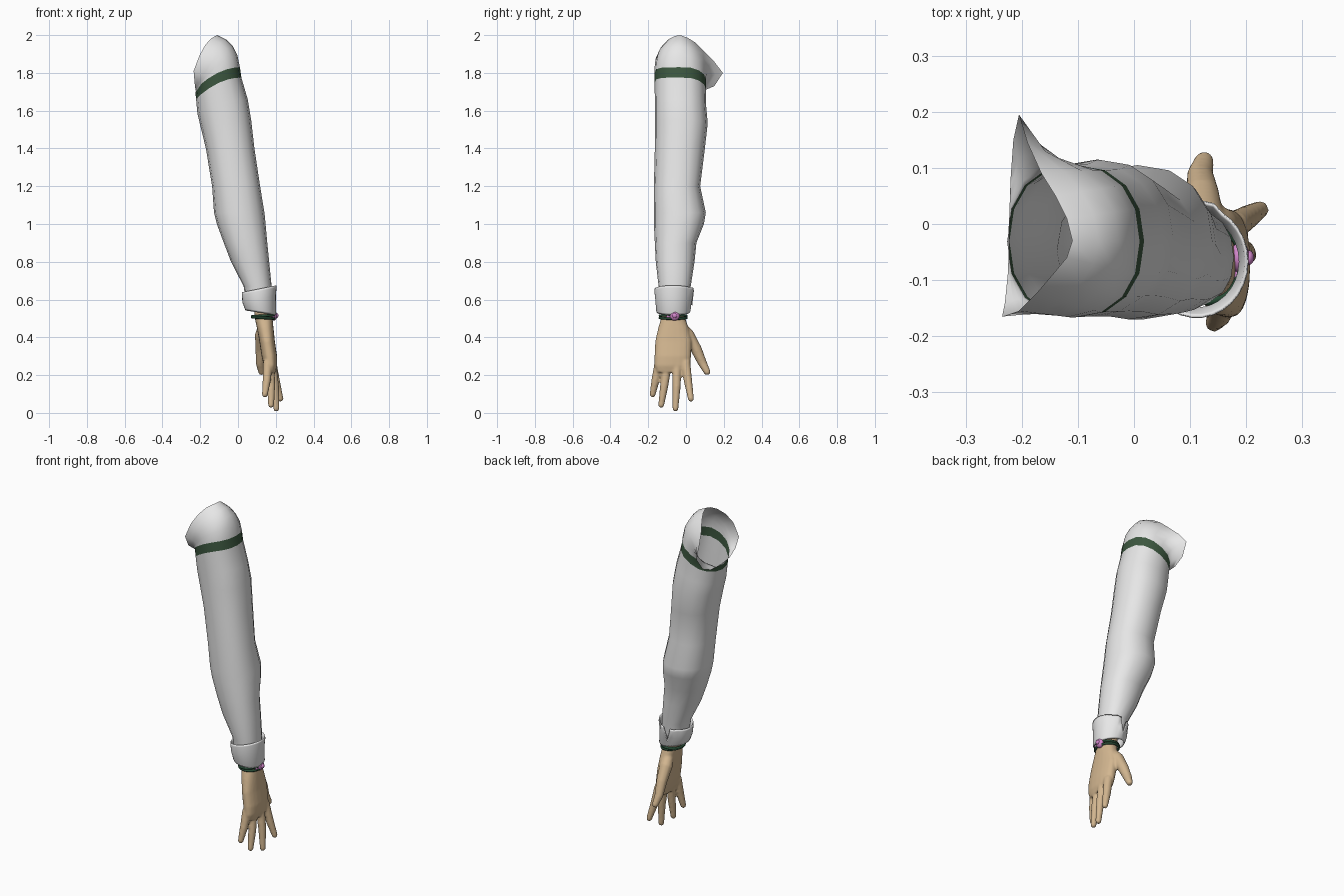
import bpy, bmesh, math
from mathutils import Vector

if "Cube" in bpy.data.objects:
    bpy.data.objects.remove(bpy.data.objects["Cube"])


def material(name, rgb):
    m = bpy.data.materials.new(name)
    m.diffuse_color = (*rgb, 1)
    m.use_nodes = True
    m.node_tree.nodes["Principled BSDF"].inputs["Base Color"].default_value = m.diffuse_color
    return m


WHITE = material("white cloth", (0.80, 0.80, 0.80))
GREEN = material("dark green trim", (0.045, 0.095, 0.05))
SKIN = material("skin", (0.65, 0.47, 0.28))
CORD = material("deep green cord", (0.02, 0.07, 0.035))
PINK = material("pink bead", (0.65, 0.24, 0.60))


def oval(box, n, power=1.0):
    """Points of a rounded oval filling (xmin, xmax, ymin, ymax)."""
    x0, x1, y0, y1 = box
    pts = []
    for i in range(n):
        a = 2 * math.pi * i / n
        c, s = math.cos(a), math.sin(a)
        c = math.copysign(abs(c) ** power, c)
        s = math.copysign(abs(s) ** power, s)
        pts.append(((x0 + x1) / 2 + c * (x1 - x0) / 2,
                    (y0 + y1) / 2 + s * (y1 - y0) / 2))
    return pts


def loft(bm, rings, caps=False, loop=False, band=None):
    vs = [[bm.verts.new(p) for p in r] for r in rings]
    n = len(rings[0])
    for k in range(len(vs) if loop else len(vs) - 1):
        a, b = vs[k], vs[(k + 1) % len(vs)]
        for i in range(n):
            j = (i + 1) % n
            f = bm.faces.new((a[i], a[j], b[j], b[i]))
            f.material_index = int(k == band)
    if caps:
        bm.faces.new(vs[0][::-1])
        bm.faces.new(vs[-1])


def tube(bm, pts, radii, n=12):
    """Tapered closed tube with a rounded tip."""
    pts, radii = [Vector(p) for p in pts], list(radii)
    d, r, end = (pts[-1] - pts[-2]).normalized(), radii[-1], pts[-1]
    for a in (0.5, 0.85):
        pts.append(end + d * r * a)
        radii.append(r * math.sqrt(1 - a * a))
    rings = []
    for i, p in enumerate(pts):
        t = (pts[min(i + 1, len(pts) - 1)] - pts[max(i - 1, 0)]).normalized()
        u = t.cross(Vector((1, 0, 0))).normalized()
        v = t.cross(u)
        rings.append([p + (u * math.cos(2 * math.pi * k / n) +
                           v * math.sin(2 * math.pi * k / n)) * radii[i] for k in range(n)])
    loft(bm, rings, caps=True)


def finish(bm, name, mats, recalc=True):
    if recalc:
        bmesh.ops.recalc_face_normals(bm, faces=bm.faces)
    me = bpy.data.meshes.new(name)
    bm.to_mesh(me)
    bm.free()
    for m in mats:
        me.materials.append(m)
    me.shade_smooth()
    ob = bpy.data.objects.new(name, me)
    bpy.context.collection.objects.link(ob)
    return ob


# --- sleeve: lofted ovals, a trim band, and a slanted open shoulder cap ---
def drop(x, y):
    return 2 * (x - 0.015) ** 2 + 3 * max(0, y) ** 2


rim = [Vector(p) for p in (
    (-.11, -.03, 2.0), (-.12, .01, 1.985), (-.14, .05, 1.96), (-.165, .09, 1.92),
    (-.19, .145, 1.865), (-.205, .195, 1.80), (-.215, .15, 1.73), (-.22, .08, 1.70),
    (-.222, -.02, 1.70), (-.225, -.09, 1.71), (-.23, -.14, 1.75), (-.235, -.165, 1.81),
    (-.205, -.155, 1.89), (-.175, -.125, 1.945), (-.145, -.09, 1.98), (-.12, -.06, 1.995))]

# z, how far the ring follows the slanted band, bounds
sections = [
    (0.60, 0, (.04, .175, -.14, .02)), (0.67, 0, (.03, .178, -.145, .025)),
    (0.80, 0, (-.037, .165, -.16, .045)), (0.90, 0, (-.075, .155, -.165, .055)),
    (1.00, 0, (-.112, .146, -.17, .095)), (1.06, 0, (-.127, .14, -.17, .105)),
    (1.20, 0, (-.137, .117, -.17, .075)), (1.40, 0, (-.17, .087, -.165, .10)),
    (1.55, .3, (-.20, .07, -.165, .115)), (1.66, .7, (-.215, .052, -.165, .107)),
    (1.775, 1, (-.222, .018, -.166, .105)), (1.83, 1, (-.226, .01, -.167, .105))]
rings = []
for z, w, box in sections:
    rings.append([Vector((x, y, min(z - w * drop(x, y), rim[i].z - (0.004 if z > 1.8 else 0.03))))
                  for i, (x, y) in enumerate(oval(box, 16, 0.9))])
base = rings[-1]
for t in (0.25, 0.5, 0.75, 1.0):
    ring = []
    for a, b in zip(base, rim):
        c = a.lerp(b, 0.12)
        c.z = a.z + 0.8 * (b.z - a.z)
        ring.append(a * (1 - t) ** 2 + c * 2 * t * (1 - t) + b * t * t)
    rings.append(ring)
bm = bmesh.new()
loft(bm, rings, band=len(sections) - 2)
finish(bm, "sleeve", [WHITE, GREEN], recalc=False)

# --- turned-back cuff with a V notch at the back ---
N = 30
profile = [  # z, scale, share of the notch
    (0.60, 0.86, 0), (0.545, 0.86, 0), (0.530, 0.91, 0), (0.540, 0.96, 0), (0.60, 1.01, 0.3),
    (0.645, 1.06, 1), (0.657, 1.04, 1), (0.650, 0.98, 1)]
rings = []
for z, s, notch in profile:
    ring = []
    for i in range(N):
        a = 2 * math.pi * i / N
        d = abs(math.degrees(a) - 96)
        k = s + (0.09 * notch if 10 < d < 26 else 0)
        x = 0.087 * k * math.cos(a)
        y = 0.095 * k * math.sin(a)
        lift = (0.20 if z > 0.58 else -0.15) * x
        cx = 0.112 if z > 0.58 else 0.119
        ring.append(Vector((cx + x, -0.067 + y,
                            z + lift - (0.075 * notch if d < 10 else 0))))
    rings.append(ring)
bm = bmesh.new()
loft(bm, rings, loop=True)
finish(bm, "cuff", [WHITE])

# --- hand: palm and fingers fused into one smooth skin ---
bm = bmesh.new()
palm = [
    (0.215, (.150, .198, -.155, .008)), (0.25, (.137, .207, -.167, .023)),
    (0.30, (.125, .207, -.167, .027)), (0.38, (.113, .195, -.163, .030)),
    (0.45, (.100, .188, -.147, .014)), (0.50, (.089, .183, -.132, -.004)),
    (0.60, (.080, .175, -.130, -.010))]
loft(bm, [[Vector((x, y, z)) for x, y in oval(b, 20, 0.85)] for z, b in palm], caps=True)
fingers = [  # knuckle, middle, tip
    ((.178, -.003, .27), (.202, .012, .16), (.225, .026, .074)),
    ((.178, -.048, .27), (.195, -.050, .14), (.203, -.056, .022)),
    ((.168, -.098, .27), (.175, -.116, .14), (.175, -.131, .042)),
    ((.158, -.140, .27), (.152, -.162, .17), (.142, -.177, .097))]
for path in fingers:
    tube(bm, path, (.026, .022, .016))
tube(bm, ((.135, -.03, .46), (.125, .010, .41), (.122, .055, .335),
          (.118, .088, .262), (.125, .112, .217)), (.03, .036, .030, .024, .018))
hand = finish(bm, "hand", [SKIN])
rm = hand.modifiers.new("fuse", 'REMESH')
rm.mode = 'VOXEL'
rm.voxel_size = 0.006
rm.use_smooth_shade = True
sm = hand.modifiers.new("soften", 'SMOOTH')
sm.factor = 0.5
sm.iterations = 5

# --- bracelet: two cords and beads ---
for k, (z, tilt) in enumerate(((0.503, 0.06), (0.514, -0.06))):
    bpy.ops.mesh.primitive_torus_add(major_segments=32, minor_segments=8, major_radius=0.062,
                                     minor_radius=0.007, location=(0.133, -0.068, z),
                                     rotation=(0, tilt, 0))
    cord = bpy.context.object
    cord.name = f"bracelet_cord_{k + 1}"
    cord.scale = (0.95, 1.12, 1)
    cord.data.materials.append(CORD)
    cord.data.shade_smooth()
for name, loc, r in (("large_bead", (.188, -.060, .515), .027),
                     ("bead_centre", (.205, -.060, .515), .013),
                     ("small_bead", (.186, -.092, .510), .012)):
    bpy.ops.mesh.primitive_uv_sphere_add(segments=16, ring_count=10, radius=r, location=loc)
    bead = bpy.context.object
    bead.name = name
    bead.scale.x = 0.7
    bead.data.materials.append(PINK)
    bead.data.shade_smooth()
